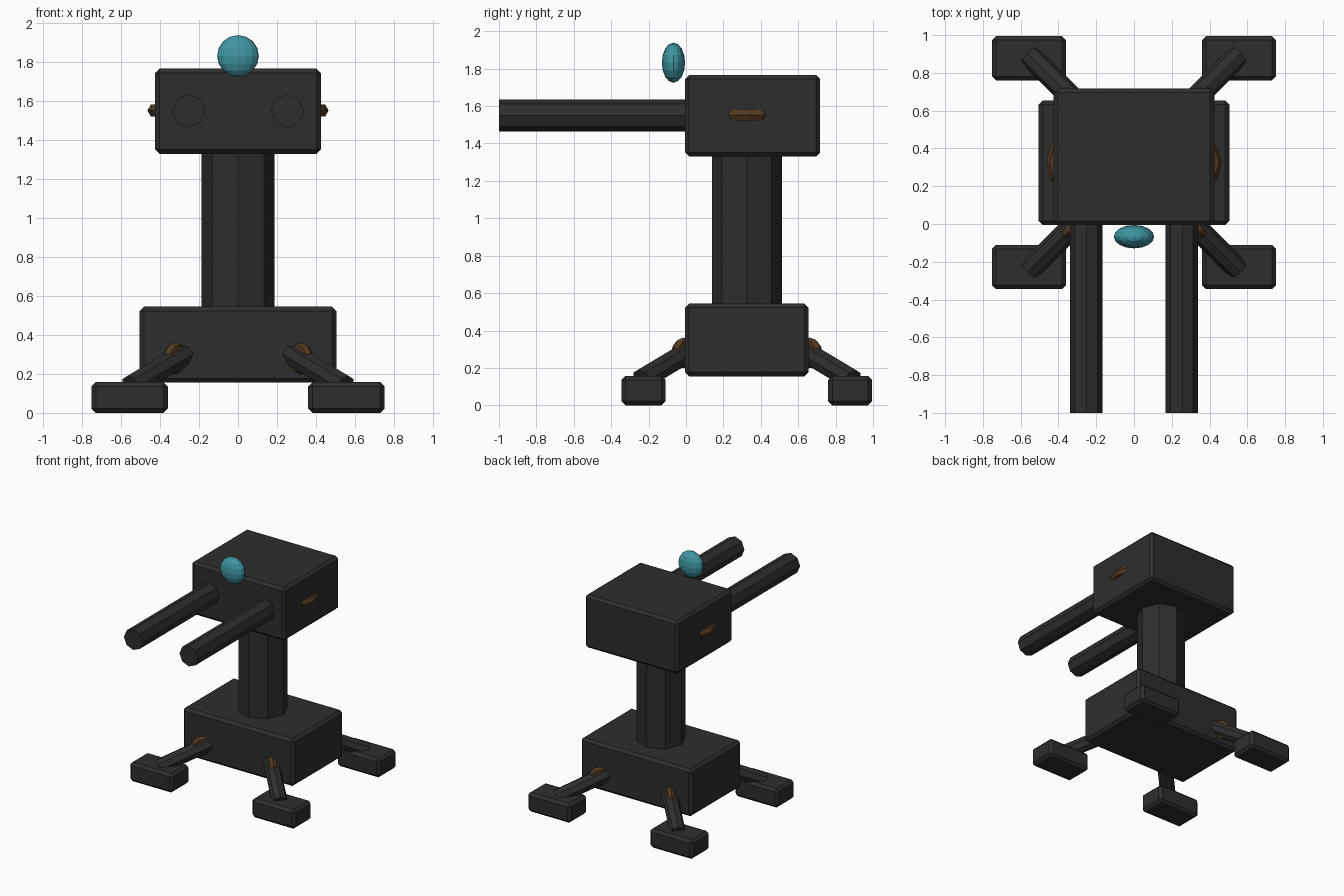
import bpy, math
from mathutils import Vector, Matrix

if "Cube" in bpy.data.objects:
    bpy.data.objects.remove(bpy.data.objects["Cube"])


def material(name, rgb):
    m = bpy.data.materials.new(name)
    m.diffuse_color = (*rgb, 1)
    m.use_nodes = True
    m.node_tree.nodes["Principled BSDF"].inputs["Base Color"].default_value = m.diffuse_color
    return m


GREY = material("charcoal", (0.027, 0.027, 0.027))
BROWN = material("dark bronze", (0.085, 0.042, 0.014))
TEAL = material("teal", (0.05, 0.30, 0.36))
MID_Y = 0.325


def finish(name, mat):
    ob = bpy.context.object
    ob.name = name
    ob.data.materials.append(mat)
    return ob


def block(name, lo, hi):
    """Box between two corners with a chamfered edge."""
    lo, hi = Vector(lo), Vector(hi)
    bpy.ops.mesh.primitive_cube_add(size=1, location=(lo + hi) / 2)
    ob = finish(name, GREY)
    ob.data.transform(Matrix.Diagonal((*(hi - lo), 1)))
    bevel = ob.modifiers.new("chamfer", 'BEVEL')
    bevel.width = 0.022
    bevel.segments = 1
    return ob


def rod(name, a, b, radius):
    """Eight-sided rod from a to b."""
    a, b = Vector(a), Vector(b)
    bpy.ops.mesh.primitive_cylinder_add(vertices=8, radius=radius, depth=(b - a).length,
                                        location=(a + b) / 2)
    ob = finish(name, GREY)
    ob.rotation_euler = (b - a).to_track_quat('Z', 'Y').to_euler()
    return ob


def ring(name, loc, major, minor, rot=(0, 0, 0)):
    bpy.ops.mesh.primitive_torus_add(major_segments=12, minor_segments=6, location=loc,
                                     rotation=rot, major_radius=major, minor_radius=minor)
    return finish(name, BROWN)


# Body, column and head
block("base", (-0.505, -0.005, 0.155), (0.505, 0.655, 0.545))
rod("column", (0, MID_Y, 0.50), (0, MID_Y, 1.40), 0.187)
block("head", (-0.425, -0.005, 1.33), (0.425, 0.717, 1.767))

# Barrels and head side rings
for side, s in (("left", -1), ("right", 1)):
    rod(side + "_barrel", (0.253 * s, 0.08, 1.55), (0.253 * s, -1, 1.55), 0.085)
    ring(side + "_head_ring", (0.29 * s, MID_Y, 1.552), 0.14, 0.035)

# Four legs with feet and joint rings, mirrored in x and y
for end, d in (("front", 1), ("back", -1)):
    for side, s in (("left", -1), ("right", 1)):
        def at(x, y, z):
            return (x * s, MID_Y + (y - MID_Y) * d, z)
        tag = f"{end}_{side}_"
        c1, c2 = at(0.36, -0.345, 0), at(0.752, -0.11, 0.158)
        block(tag + "foot", [min(p) for p in zip(c1, c2)], [max(p) for p in zip(c1, c2)])
        rod(tag + "leg", at(0.22, 0.09, 0.333), at(0.55, -0.24, 0.135), 0.06)
        ring(tag + "joint", at(0.32, -0.013, 0.28), 0.052, 0.03,
             (math.pi / 2, 0, -s * d * math.pi / 4))

# Sensor on top of the head
bpy.ops.mesh.primitive_uv_sphere_add(segments=16, ring_count=8, radius=1,
                                     location=(0, -0.067, 1.832))
sensor = finish("sensor_ball", TEAL)
sensor.data.transform(Matrix.Diagonal((0.107, 0.062, 0.107, 1)))
